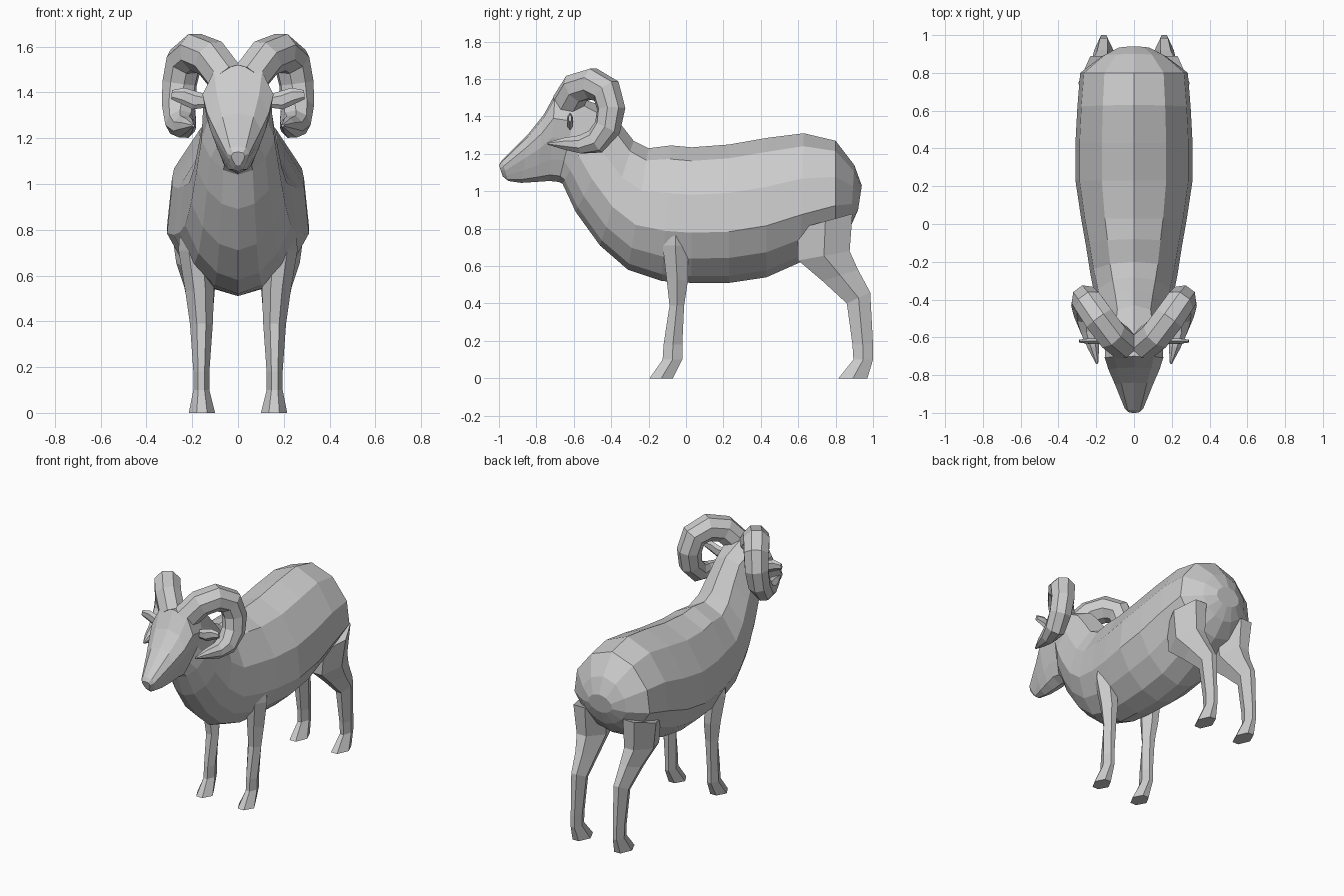
import bpy, bmesh, math
from mathutils import Vector


def loft(name, rings, mirror=False):
    """Skin a list of equal-length point rings, cap both ends, optionally mirror in x."""
    bm = bmesh.new()
    loops = [[bm.verts.new(p) for p in ring] for ring in rings]
    n = len(loops[0])
    for a, b in zip(loops, loops[1:]):
        for i in range(n):
            j = (i + 1) % n
            bm.faces.new((a[i], a[j], b[j], b[i]))
    bm.faces.new(loops[0])
    bm.faces.new(loops[-1][::-1])
    bmesh.ops.recalc_face_normals(bm, faces=bm.faces)
    mesh = bpy.data.meshes.new(name)
    bm.to_mesh(mesh)
    bm.free()
    obj = bpy.data.objects.new(name, mesh)
    bpy.context.collection.objects.link(obj)
    if mirror:
        mod = obj.modifiers.new("Mirror", 'MIRROR')
        mod.use_mirror_merge = False
    return obj


# Half cross-sections: (fraction from top to bottom, fraction of half width)
TRUNK = [(0, 0), (.1, .55), (.35, .93), (.63, 1), (.82, .75), (.95, .4), (1, 0)]
HEAD = [(0, 0), (.06, .68), (.28, 1), (.5, .88), (.75, .62), (.93, .4), (1, 0)]


def body_ring(ty, tz, by, bz, w, profile):
    half = [(w * f, ty + (by - ty) * t, tz + (bz - tz) * t) for t, f in profile]
    return half + [(-x, y, z) for x, y, z in half[-2:0:-1]]


# Trunk and neck: top y, z, bottom y, z, half width
trunk = [
    (.94, 1.03, .92, .90, .09), (.90, 1.14, .88, .81, .17),
    (.80, 1.27, .80, .72, .285), (.63, 1.31, .61, .62, .30),
    (.43, 1.285, .43, .54, .31), (.23, 1.25, .23, .51, .31),
    (.03, 1.235, .03, .51, .28), (-.08, 1.245, -.13, .52, .255),
    (-.20, 1.23, -.31, .58, .23), (-.28, 1.27, -.46, .71, .205),
    (-.35, 1.36, -.59, .89, .18), (-.43, 1.45, -.66, 1.04, .16)]
head = [
    (-.57, 1.50, -.68, 1.05, .15), (-.70, 1.52, -.73, 1.055, .155),
    (-.76, 1.41, -.80, 1.05, .135), (-.84, 1.31, -.88, 1.045, .10),
    (-.985, 1.165, -.95, 1.055, .05), (-1.0, 1.14, -.98, 1.08, .03)]
loft("body_and_head", [body_ring(*s, TRUNK) for s in trunk] +
     [body_ring(*s, HEAD) for s in head])

# Legs: front y, z, back y, z, inner x, outer x
HEX = [(0, .3), (0, .7), (.5, 1), (1, .7), (1, .3), (.5, 0)]


def leg(name, sections):
    loft(name, [[(xi + (xo - xi) * v, fy + (by - fy) * u, fz + (bz - fz) * u)
                 for u, v in HEX] for fy, fz, by, bz, xi, xo in sections], True)


leg("front_legs", [
    (-.14, .86, .03, .86, .12, .25), (-.125, .71, .01, .71, .11, .26),
    (-.105, .54, .01, .52, .105, .23), (-.088, .39, -.01, .39, .11, .21),
    (-.12, .18, -.02, .18, .125, .195), (-.125, .10, -.02, .10, .125, .195),
    (-.195, 0, -.07, 0, .10, .215)])
leg("hind_legs", [
    (.60, .80, .89, .88, .08, .295), (.60, .63, .875, .68, .09, .27),
    (.73, .52, .92, .58, .10, .235), (.86, .40, .985, .46, .11, .21),
    (.89, .18, 1.0, .18, .125, .195), (.895, .10, 1.0, .10, .125, .195),
    (.815, 0, .97, 0, .10, .215)])


def tube(name, path, side, sides, flat=1.0):
    """Sweep a polygon along (x, y, z, radius) points; flat squashes it along side."""
    pts = [Vector(p[:3]) for p in path]
    rings = []
    for i, p in enumerate(pts):
        tan = (pts[min(i + 1, len(pts) - 1)] - pts[max(i - 1, 0)]).normalized()
        a = (side - tan * side.dot(tan)).normalized()
        b = tan.cross(a)
        r = path[i][3]
        rings.append([p + r * (a * math.cos(t) * flat + b * math.sin(t))
                      for t in (2 * math.pi * (k + .5) / sides for k in range(sides))])
    loft(name, rings, True)


# Curled horns
tube("horns", [
    (.05, -.64, 1.46, .085), (.12, -.585, 1.55, .087), (.185, -.50, 1.575, .087),
    (.235, -.425, 1.535, .083), (.255, -.40, 1.44, .078), (.26, -.42, 1.34, .074),
    (.25, -.485, 1.265, .068), (.235, -.565, 1.25, .052), (.215, -.65, 1.255, .034),
    (.195, -.74, 1.255, .006)], Vector((.8, -.6, 0)), 8)

# Ears
tube("ears", [
    (.12, -.62, 1.36, .025), (.19, -.62, 1.365, .04),
    (.24, -.62, 1.385, .036), (.29, -.62, 1.39, .02)], Vector((0, 1, 0)), 6, .45)
